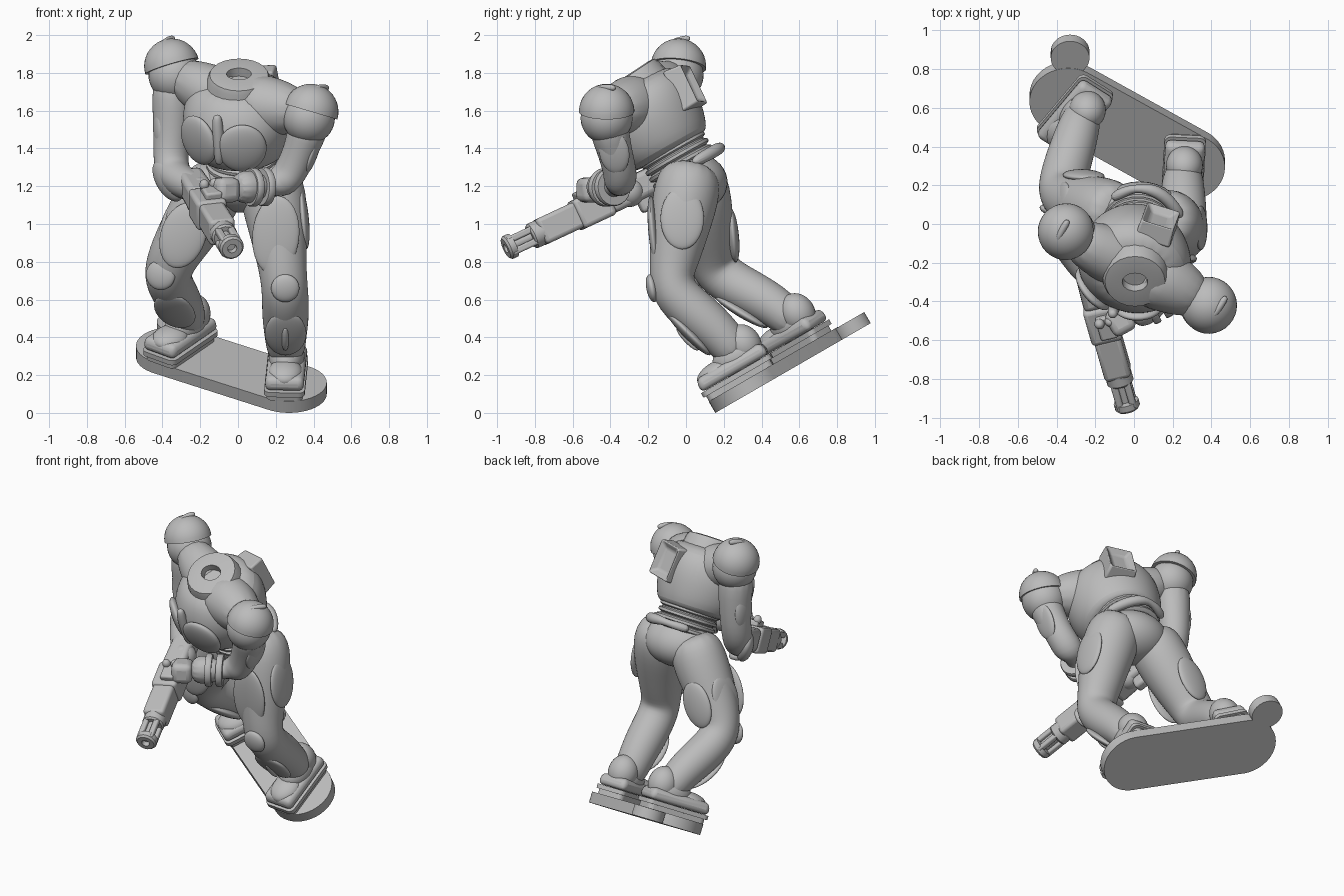
import bpy, bmesh, math
from mathutils import Vector, Matrix

if "Cube" in bpy.data.objects:
    bpy.data.objects.remove(bpy.data.objects["Cube"], do_unlink=True)

grey = bpy.data.materials.new("plain_grey")
grey.use_nodes = True
grey.diffuse_color = (0.5, 0.5, 0.5, 1)
grey.node_tree.nodes["Principled BSDF"].inputs["Base Color"].default_value = (0.5, 0.5, 0.5, 1)


def frame(loc, z, x=(1, 0, 0)):
    """Placement matrix from an origin, a z axis and a rough x axis."""
    z = Vector(z).normalized()
    x = Vector(x)
    x = (x - z * x.dot(z)).normalized()
    m = Matrix((x, z.cross(x), z)).transposed().to_4x4()
    m.translation = Vector(loc)
    return m


def move(x, y, z):
    return Matrix.Translation((x, y, z))


def finish(name, bm, m=None, bevel=0, sub=0, angle=40):
    if m is not None:
        bm.transform(m)
    bmesh.ops.recalc_face_normals(bm, faces=bm.faces)
    me = bpy.data.meshes.new(name)
    bm.to_mesh(me)
    bm.free()
    me.materials.append(grey)
    ob = bpy.data.objects.new(name, me)
    bpy.context.collection.objects.link(ob)
    if bevel:
        mod = ob.modifiers.new("bevel", 'BEVEL')
        mod.width, mod.segments = bevel, 3
    if sub:
        mod = ob.modifiers.new("smooth", 'SUBSURF')
        mod.levels = mod.render_levels = sub
    bpy.ops.object.select_all(action='DESELECT')
    ob.select_set(True)
    bpy.context.view_layer.objects.active = ob
    bpy.ops.object.shade_smooth_by_angle(angle=math.radians(angle))


def skin(bm, rings):
    for a, b in zip(rings, rings[1:]):
        for i in range(len(a)):
            j = (i + 1) % len(a)
            bm.faces.new((a[i], a[j], b[j], b[i]))
    bm.faces.new(rings[0][::-1])
    bm.faces.new(rings[-1])


def loft(name, m, rings, n=24, sub=0):
    """Stack of (height, x radius, y radius, y shift) ellipses."""
    bm = bmesh.new()
    t = [2 * math.pi * i / n for i in range(n)]
    skin(bm, [[bm.verts.new((r[1] * math.cos(a), r[2] * math.sin(a) + sum(r[3:]), r[0])) for a in t]
              for r in rings])
    finish(name, bm, m, sub=sub)


def limb(name, pts, n=14):
    """Rounded tube through (x, y, z, radius) points."""
    bm = bmesh.new()
    c = [Vector(p[:3]) for p in pts]
    rings = []
    for k, p in enumerate(pts):
        tan = c[min(k + 1, len(c) - 1)] - c[max(k - 1, 0)]
        m = frame(c[k], tan, (1, 0.35, 0.1))
        rings.append([bm.verts.new(m @ Vector((p[3] * 1.03 * math.cos(2 * math.pi * i / n),
                                              p[3] * 1.03 * math.sin(2 * math.pi * i / n), 0))) for i in range(n)])
    skin(bm, rings)
    finish(name, bm, sub=2, angle=80)


def ball(name, m, radii, cut=None):
    """Ellipsoid, optionally keeping only the part above a local height."""
    bm = bmesh.new()
    bmesh.ops.create_uvsphere(bm, u_segments=32, v_segments=20, radius=1)
    if cut is not None:
        bmesh.ops.bisect_plane(bm, geom=bm.verts[:] + bm.edges[:] + bm.faces[:], plane_co=(0, 0, cut),
                               plane_no=(0, 0, 1), clear_inner=True)
        bmesh.ops.holes_fill(bm, edges=[e for e in bm.edges if e.is_boundary])
    bmesh.ops.scale(bm, vec=radii, verts=bm.verts)
    finish(name, bm, m)


def box(name, m, size, bevel=0.015, taper=1, hole=0):
    bm = bmesh.new()
    bmesh.ops.create_cube(bm, size=1)
    for v in bm.verts:
        if v.co.z > 0:
            v.co.x *= taper
            v.co.y *= taper
    bmesh.ops.scale(bm, vec=size, verts=bm.verts)
    if hole:
        top = max(bm.faces, key=lambda f: f.calc_center_median().z)
        bmesh.ops.inset_individual(bm, faces=[top], thickness=hole)
        bmesh.ops.translate(bm, verts=top.verts, vec=(0, 0, -size[2] * 0.35))
    finish(name, bm, m, bevel=bevel)


def prism(name, m, discs, height):
    """Slab around the convex outline of (x, y, radius) discs."""
    bm = bmesh.new()
    for x, y, r in discs:
        for z in (0, height):
            for i in range(40):
                a = math.pi * i / 20
                bm.verts.new((x + r * math.cos(a), y + r * math.sin(a), z))
    bmesh.ops.convex_hull(bm, input=bm.verts)
    bmesh.ops.dissolve_limit(bm, angle_limit=0.01, verts=bm.verts, edges=bm.edges)
    finish(name, bm, m)


def sole(name, m, w, l, height):
    r = 0.035
    prism(name, m, [(sx * (w / 2 - r), sy * (l / 2 - r), r) for sx in (-1, 1) for sy in (-1, 1)], height)


# Tilted board with its small tab
deck = frame((0, 0.155, 0), (0, -0.5, 0.866))
prism("board", deck, [(0.27, 0.2, 0.2), (-0.34, 0.59, 0.2)], 0.07)
prism("board_tab", deck, [(-0.33, 0.85, 0.1)], 0.068)

# Boots: layered soles, toe cap, instep and ankle
for side, x, y, yaw in (("left", 0.255, 0.2, -3), ("right", -0.305, 0.55, -36)):
    m = deck @ move(x, y, 0.07) @ Matrix.Rotation(math.radians(yaw), 4, 'Z')
    sole(side + "_sole_base", m, 0.19, 0.39, 0.03)
    sole(side + "_sole", m @ move(0, 0, 0.03), 0.215, 0.42, 0.028)
    box(side + "_boot", m @ move(0, 0, 0.097), (0.21, 0.415, 0.075), 0.03, 0.95)
    ball(side + "_toe_cap", m @ move(0, -0.09, 0.115), (0.09, 0.11, 0.055))
    ball(side + "_instep", m @ move(0, 0.05, 0.13), (0.095, 0.14, 0.1))
    ball(side + "_ankle", m @ move(0, 0.11, 0.17), (0.095, 0.095, 0.11))

# Legs
limb("left_leg", [(0.13, 0.03, 1.32, 0.13), (0.18, 0.01, 1.2, 0.185), (0.215, -0.035, 0.97, 0.157),
                  (0.235, -0.07, 0.77, 0.125), (0.25, -0.08, 0.645, 0.122), (0.252, 0.06, 0.52, 0.126),
                  (0.252, 0.2, 0.4, 0.11), (0.255, 0.29, 0.28, 0.095)])
limb("right_leg", [(-0.07, 0.05, 1.3, 0.13), (-0.13, 0.06, 1.18, 0.18), (-0.265, 0.1, 0.96, 0.155),
                   (-0.35, 0.13, 0.82, 0.133), (-0.38, 0.18, 0.72, 0.125), (-0.335, 0.34, 0.635, 0.122),
                   (-0.285, 0.5, 0.55, 0.11), (-0.255, 0.6, 0.44, 0.09)])

# Leg armour: (name, centre, outward direction, long direction, half width, half length)
pads = [("left_thigh_side_pad", (0.345, -0.02, 1.03), (1, 0, 0.1), (0, 0, 1), 0.115, 0.165),
        ("left_thigh_front_pad", (0.2, -0.165, 0.94), (-0.1, -1, -0.1), (0.1, 0, 1), 0.125, 0.21),
        ("left_knee_pad", (0.25, -0.18, 0.66), (0, -1, -0.2), (0, 0, 1), 0.075, 0.075),
        ("left_shin_pad", (0.252, 0.015, 0.42), (0, -0.7, -0.7), (0, -0.7, 0.7), 0.11, 0.16),
        ("right_thigh_front_pad", (-0.29, -0.04, 0.94), (-0.1, -1, -0.1), (0.35, 0, 1), 0.12, 0.18),
        ("right_thigh_side_pad", (-0.38, 0.12, 0.98), (-1, 0.2, 0.3), (0.5, 0, 1), 0.1, 0.15),
        ("right_thigh_back_pad", (-0.26, 0.25, 0.94), (0, 1, 0.1), (0.4, 0.05, 1), 0.1, 0.15),
        ("right_knee_pad", (-0.41, 0.065, 0.73), (-0.3, -1, -0.1), (0, 0, 1), 0.08, 0.08),
        ("right_shin_pad", (-0.335, 0.29, 0.54), (-0.1, -0.5, -0.85), (0.25, 0.8, -0.5), 0.105, 0.17)]
for name, loc, out, along, w, h in pads:
    ball(name, frame(loc, out, along), (h, w, 0.03))
limb("left_shin_ridge", [(0.25, -0.05, 0.46, 0.015), (0.25, 0, 0.39, 0.02), (0.25, 0.07, 0.33, 0.015)])

# Pelvis, belt roll and ribbed waist
ball("pelvis", move(0.03, 0.03, 1.22), (0.23, 0.19, 0.16))
limb("belt_roll", [(-0.12, 0.13, 1.37, 0.03), (-0.03, 0.18, 1.4, 0.033), (0.07, 0.19, 1.41, 0.033),
                   (0.17, 0.14, 1.38, 0.033), (0.25, 0.03, 1.32, 0.03)])
waist, neck = Vector((0.02, -0.05, 1.36)), Vector((0.005, -0.29, 1.78))
body = frame(waist, neck - waist, (0.9, -0.44, 0))
loft("waist_core", body, [(-0.15, 0.16, 0.16), (0.1, 0.18, 0.18)])
for k in range(4):
    z = -0.085 + 0.04 * k
    loft("waist_rib_%d" % (k + 1), body, [(z - 0.018, 0.17, 0.17), (z - 0.008, 0.19, 0.19),
                                          (z + 0.008, 0.19, 0.19), (z + 0.018, 0.17, 0.17)])

# Torso, chest plates and neck collar
loft("torso", body, [(0.03, 0.19, 0.19, -0.01), (0.05, 0.25, 0.245, -0.03), (0.16, 0.29, 0.285, -0.035),
                     (0.28, 0.305, 0.295, -0.025), (0.39, 0.27, 0.25, 0), (0.455, 0.18, 0.165)], sub=2)
for side, s in (("left", 1), ("right", -1)):
    m = body @ move(s * 0.125, -0.275, 0.22) @ Matrix.Rotation(s * 0.42, 4, 'Z')
    ball(side + "_chest_plate", m, (0.13, 0.04, 0.14))
limb("chest_rod", [(-0.11, -0.47, 1.58, 0.018), (-0.11, -0.46, 1.54, 0.03),
                   (-0.1, -0.42, 1.4, 0.028), (-0.1, -0.37, 1.31, 0.024)])
collar = frame(neck, (0, -0.55, 0.83))
loft("neck_collar", collar, [(-0.09, 0.18, 0.18), (-0.01, 0.165, 0.165), (0.012, 0.155, 0.155),
                             (0.018, 0.12, 0.12), (0.018, 0.066, 0.055), (-0.03, 0.06, 0.05)])

# Back unit with a recessed port
pack = frame((0.125, 0.0, 1.72), (0.25, 0.85, 0.45), (0.93, -0.35, 0))
box("back_unit", pack, (0.19, 0.24, 0.11), 0.012, 0.92, 0.055)

# Shoulders: joint ball, cap and ridge
for side, c, up, drop in (("left", (0.385, -0.42, 1.595), (0.28, 0, 0.95), 0.035),
                          ("right", (-0.35, -0.04, 1.835), (-0.28, 0.1, 0.95), 0.05)):
    m = frame(c, up, (0.55, 0.85, 0))
    ball(side + "_shoulder_ball", m @ move(0, 0, -drop), (0.138, 0.138, 0.138))
    ball(side + "_shoulder_cap", m, (0.147, 0.147, 0.147), 0.0)
    ends = [m @ Vector(p) for p in ((-0.06, -0.02, 0.12), (0.01, -0.02, 0.142), (0.07, -0.02, 0.145))]
    limb(side + "_cap_ridge", [(*p, 0.019) for p in ends], 8)
limb("left_shoulder_link", [(0.03, -0.24, 1.63, 0.18), (0.2, -0.31, 1.62, 0.16), (0.37, -0.41, 1.59, 0.1)])
limb("right_shoulder_link", [(-0.02, -0.2, 1.64, 0.17), (-0.17, -0.14, 1.71, 0.145), (-0.34, -0.06, 1.8, 0.1)])

# Arms with cuffs and elbow guards
limb("left_arm", [(0.39, -0.42, 1.56, 0.12), (0.34, -0.385, 1.41, 0.09), (0.28, -0.345, 1.27, 0.09),
                  (0.21, -0.35, 1.2, 0.098), (0.1, -0.41, 1.2, 0.098), (-0.03, -0.48, 1.19, 0.085)])
limb("right_arm", [(-0.35, -0.05, 1.8, 0.12), (-0.345, -0.03, 1.55, 0.1), (-0.36, -0.03, 1.34, 0.092),
                   (-0.34, -0.09, 1.25, 0.095), (-0.27, -0.2, 1.21, 0.085), (-0.2, -0.3, 1.18, 0.07)])
ball("left_upper_arm_pad", frame((0.4, -0.38, 1.38), (1, -0.1, -0.35), (-0.35, 0.15, -1)), (0.12, 0.08, 0.025))
ball("right_upper_arm_pad", frame((-0.41, -0.03, 1.52), (-1, 0, 0), (0, 0, 1)), (0.14, 0.08, 0.04))
ball("right_elbow_guard", frame((-0.37, -0.11, 1.23), (-0.7, -0.5, -0.2), (0.3, -0.4, -0.6)), (0.13, 0.085, 0.05))
for k, t in enumerate((0.3, 0.55)):
    p = Vector((0.21, -0.35, 1.2)).lerp(Vector((-0.03, -0.48, 1.19)), t)
    loft("left_cuff_%d" % (k + 1), frame(p, (-0.24, -0.13, 0)),
         [(-0.02, 0.098, 0.098), (-0.012, 0.103, 0.103), (0.012, 0.103, 0.103), (0.02, 0.098, 0.098)])

# Weapon, measured back from the muzzle
gun = frame((-0.03, -0.955, 0.87), (-0.215, 0.75, 0.35))
loft("muzzle_ring", gun, [(0.05, 0.04, 0.04), (0.045, 0.066, 0.066), (0.012, 0.066, 0.066), (0, 0.055, 0.055),
                          (0, 0.025, 0.025), (0.03, 0.022, 0.022)], 16)
loft("barrel", gun, [(0.04, 0.035, 0.035), (0.25, 0.035, 0.035)], 12)
for k in range(4):
    a = math.pi * (k + 0.5) / 2
    box("barrel_rail_%d" % (k + 1), gun @ move(0.048 * math.cos(a), 0.048 * math.sin(a), 0.11),
        (0.036, 0.036, 0.19), 0.01)
loft("barrel_collar", gun, [(0.15, 0.06, 0.06), (0.16, 0.07, 0.07), (0.23, 0.07, 0.07)], 16)
box("fore_body", gun @ move(0, 0, 0.32), (0.14, 0.145, 0.24), 0.022)
box("main_body", gun @ move(0, 0, 0.52), (0.165, 0.165, 0.2), 0.022)
box("rear_body", gun @ move(0, 0, 0.76), (0.15, 0.15, 0.3), 0.03, 0.9)
box("rear_grip", gun @ move(0, 0.08, 0.8), (0.07, 0.12, 0.08), 0.02)
box("top_block", gun @ move(0.02, -0.09, 0.52), (0.09, 0.05, 0.13), 0.012)
for side, s in (("left", 1), ("right", -1)):
    ball(side + "_top_knob", gun @ move(0.02 + s * 0.028, -0.12, 0.56), (0.026, 0.03, 0.026))
box("left_hand", frame((-0.07, -0.5, 1.18), (-0.24, -0.13, 0)), (0.14, 0.13, 0.13), 0.035)
ball("right_hand", move(-0.2, -0.3, 1.17), (0.08, 0.08, 0.08))
